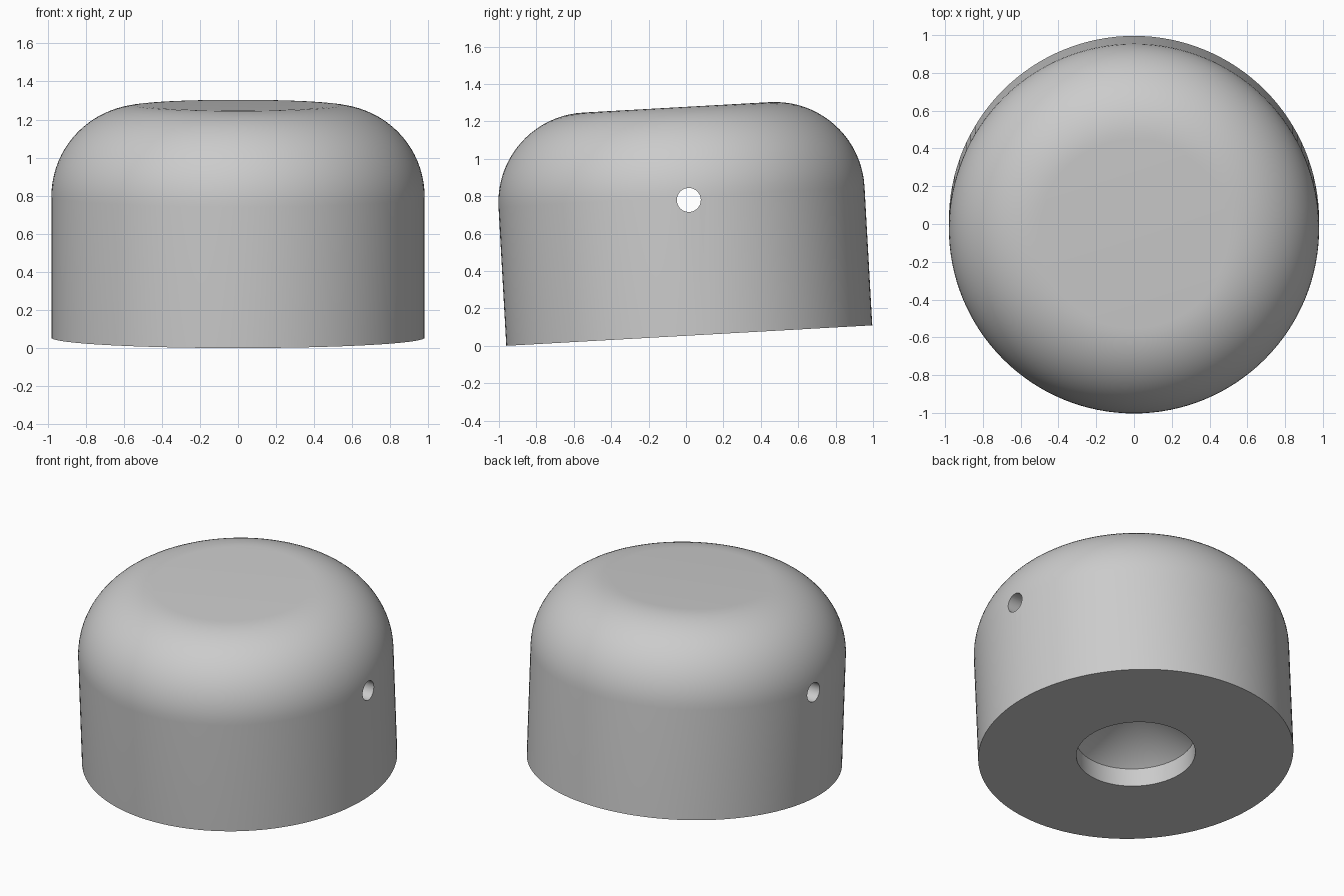
import bpy
import bmesh
from math import sin, cos, pi, radians
from mathutils import Matrix

if "Cube" in bpy.data.objects:
    bpy.data.objects.remove(bpy.data.objects["Cube"])

RADIUS, HEIGHT, FILLET = 0.98, 1.222, 0.48
BORE, BORE_DEPTH, TIP_DEPTH = 0.37, 0.126, 0.41
SEGMENTS, STEPS = 128, 20

# Material
grey = bpy.data.materials.new("light_grey")
grey.use_nodes = True
grey.diffuse_color = (0.6, 0.6, 0.6, 1)
grey.node_tree.nodes["Principled BSDF"].inputs["Base Color"].default_value = (0.6, 0.6, 0.6, 1)

# Rounded cap with a drilled socket underneath, as one turned profile
profile = [(0, TIP_DEPTH), (BORE, BORE_DEPTH), (BORE, 0), (RADIUS, 0)]
for i in range(STEPS + 1):
    a = pi / 2 * i / STEPS
    profile.append((RADIUS - FILLET + FILLET * cos(a), HEIGHT - FILLET + FILLET * sin(a)))
profile.append((0, HEIGHT))

bm = bmesh.new()
verts = [bm.verts.new((r, 0, z)) for r, z in profile]
edges = [bm.edges.new(pair) for pair in zip(verts, verts[1:])]
bmesh.ops.spin(bm, geom=verts + edges, cent=(0, 0, 0), axis=(0, 0, 1),
               angle=2 * pi, steps=SEGMENTS, use_duplicate=False)
bmesh.ops.remove_doubles(bm, verts=bm.verts, dist=0.0001)
bmesh.ops.recalc_face_normals(bm, faces=bm.faces)
mesh = bpy.data.meshes.new("rounded_cap")
bm.to_mesh(mesh)
bm.free()
mesh.materials.append(grey)
cap = bpy.data.objects.new("rounded_cap", mesh)
bpy.context.collection.objects.link(cap)

# Cross hole running from side to side
bpy.ops.mesh.primitive_cylinder_add(vertices=48, radius=0.064, depth=3,
                                    location=(0, 0.038, 0.724), rotation=(0, pi / 2, 0))
cutter = bpy.context.object
cutter.name = "cross_hole_cutter"
cutter.hide_render = True
cutter.data.materials.append(grey)

bpy.ops.object.select_all(action='DESELECT')
cap.select_set(True)
bpy.context.view_layer.objects.active = cap
cut = cap.modifiers.new("cross_hole", 'BOOLEAN')
cut.operation = 'DIFFERENCE'
cut.solver = 'EXACT'
cut.object = cutter
bpy.ops.object.modifier_apply(modifier=cut.name)
bpy.data.objects.remove(cutter)

# Slight backward tilt of the whole cap
cap.data.transform(Matrix.Translation((0, 0.0175, 0.055)) @ Matrix.Rotation(radians(3.2), 4, 'X'))
bpy.ops.object.shade_smooth_by_angle(angle=radians(25))
